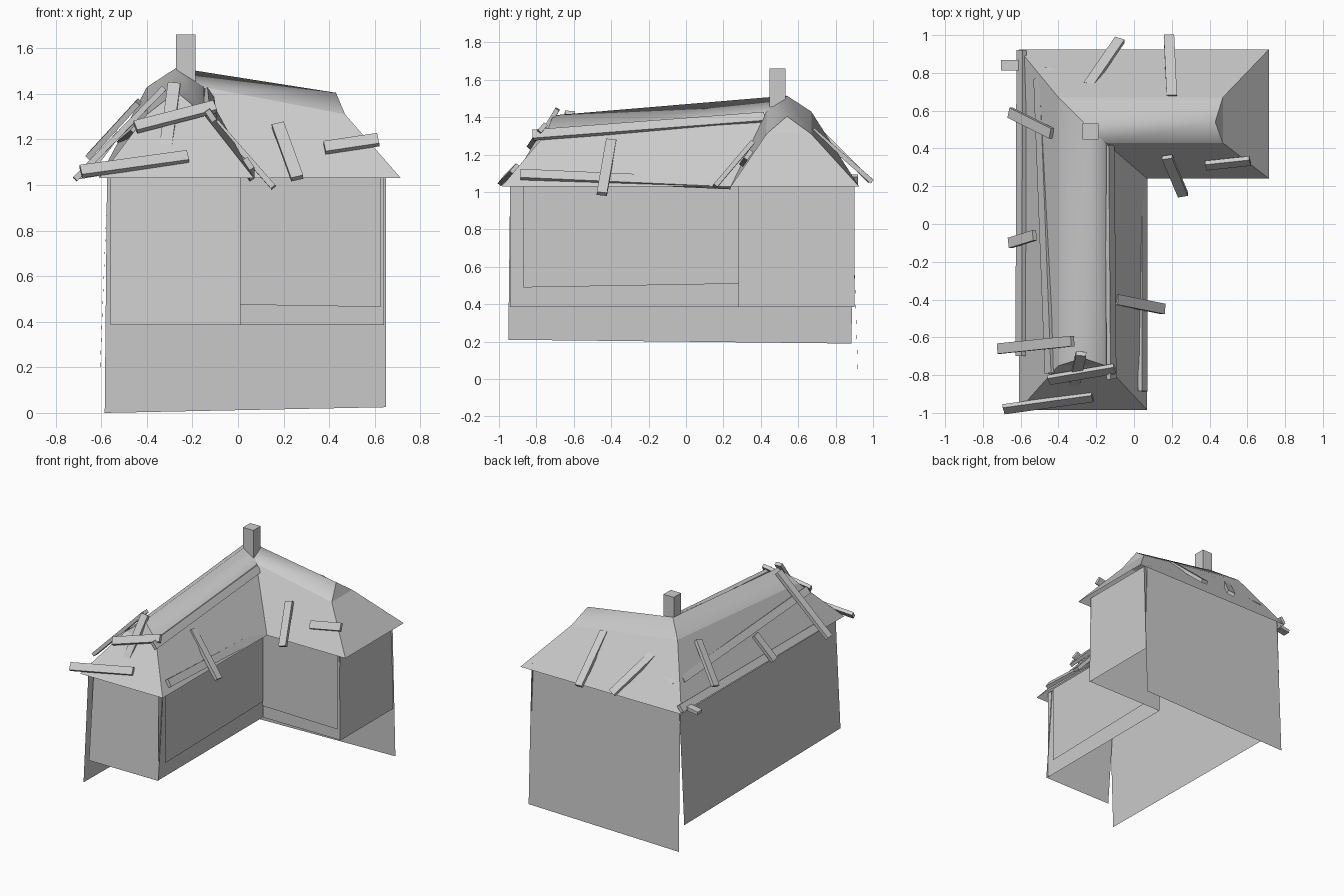
import bpy, bmesh
from mathutils import Vector, Matrix

if "Cube" in bpy.data.objects:
    bpy.data.objects.remove(bpy.data.objects["Cube"])


def mesh_object(name, verts, faces):
    me = bpy.data.meshes.new(name)
    me.from_pydata(verts, [], faces)
    me.update()
    ob = bpy.data.objects.new(name, me)
    bpy.context.collection.objects.link(ob)
    return ob


def box(name, matrix):
    bm = bmesh.new()
    bmesh.ops.create_cube(bm, size=1, matrix=matrix)
    me = bpy.data.meshes.new(name)
    bm.to_mesh(me)
    bm.free()
    ob = bpy.data.objects.new(name, me)
    bpy.context.collection.objects.link(ob)
    return ob


def plank(name, a, b, normal, width=0.055, thick=0.025):
    """Board from a to b, lying on a roof slope with the given normal."""
    a, b = Vector(a), Vector(b)
    x = (b - a).normalized()
    y = Vector(normal).cross(x).normalized()
    z = x.cross(y)
    m = Matrix((x * (b - a).length, y * width, z * thick)).transposed().to_4x4()
    m.translation = (a + b) / 2 + z * thick * 0.3
    return box(name, m)


# Roof: L-shaped eave ring rising to a narrower ring under the ridge cap
EAVE = 1.03
outline = [(-.61, -.985), (.07, -.985), (.07, .24), (.715, .24), (.715, .925), (-.61, .925)]
eave = [(x, y, EAVE) for x, y in outline]
low = [(-.40, -.75, 1.31), (-.15, -.75, 1.31), (-.15, .43, 1.43),
       (.47, .43, 1.31), (.47, .67, 1.31), (-.40, .67, 1.43)]
mesh_object("roof", eave + low, [(i, (i + 1) % 6, (i + 1) % 6 + 6, i + 6) for i in range(6)])

# Ridge cap with soft sides, hard mitre and closed ends
ridge = [(-.27, -.71, 1.41), (-.27, .54, 1.515), (.43, .54, 1.405)]
cap = mesh_object("ridge_cap", low + ridge,
                  [(0, 1, 6), (1, 2, 7, 6), (2, 3, 8, 7), (3, 4, 8), (4, 5, 7, 8), (5, 0, 6, 7)])
for p in cap.data.polygons:
    p.use_smooth = len(p.vertices) == 4
for e in cap.data.edges:
    if set(e.vertices) in ({2, 7}, {5, 7}):
        e.use_edge_sharp = True

# Chimney
box("chimney", Matrix.Translation((-.23, .49, 1.53)) @ Matrix.Diagonal((.085, .085, .26, 1)))


# Walls: open sheets, leaning outward towards uneven bottoms
def wall(name, a, b, za, zb, lean, top=1.07):
    """Sheet from a to b (seen from outside, left to right); foot shifts by lean."""
    lx, ly = lean
    mesh_object(name, [(a[0] + lx, a[1] + ly, za), (b[0] + lx, b[1] + ly, zb),
                       (b[0], b[1], top), (a[0], a[1], top)], [(0, 1, 2, 3)])


wall("front_wall", (-.56, -.89), (.01, -.89), .385, .385, (0, -.06))
wall("inner_right_wall", (.005, -.94), (.005, .28), .385, .385, (0, 0))
wall("inner_right_panel", (.015, -.87), (.015, .28), .49, .51, (0, 0))
wall("inner_front_wall", (.005, .285), (.64, .285), .385, .385, (0, 0))
wall("inner_front_panel", (.01, .275), (.625, .275), .475, .465, (0, 0))
wall("right_wall", (.635, .28), (.635, .9), .385, .385, (.01, 0))
wall("back_wall", (.65, .885), (-.575, .885), .025, .005, (0, .035))
# Left wall stands slightly skewed
wall("left_wall", (-.57, .895), (-.57, -.94), .19, .21, (-.035, -.01))
# Long ground-touching corner of the back wall
mesh_object("back_corner", [(.65, .92, .025), (-.585, .92, 0), (-.575, .886, 1.03)], [(0, 1, 2)])

# Loose boards, grouped by the roof slope they lie on
slopes = {
    "east": ((.83, 0, .56), [
        ((.04, -.885, 1.09), (.04, .24, 1.04)),
        ((-.125, -.82, 1.30), (-.135, .42, 1.395)),
        ((-.10, -.40, 1.27), (.15, -.45, .985))]),
    "inner_front": ((0, -.83, .56), [
        ((.175, .36, 1.26), (.26, .16, 1.025)),
        ((.38, .315, 1.16), (.615, .34, 1.195))]),
    "back": ((0, .75, .66), [
        ((.20, .67, 1.33), (.185, .99, 1.05)),
        ((-.24, .73, 1.30), (-.075, .97, 1.06)),
        ((-.48, .80, 1.19), (-.25, .75, 1.25))]),
    "west": ((-.8, 0, .6), [
        ((-.595, -.70, 1.06), (-.59, .92, 1.06)),
        ((-.44, -.79, 1.25), (-.50, .77, 1.20)),
        ((-.65, .59, 1.12), (-.43, .48, 1.36)),
        ((-.65, -.10, 1.05), (-.52, -.06, 1.22)),
        ((-.71, -.66, 1.02), (-.32, -.62, 1.42)),
        ((-.70, .84, 1.03), (-.58, .84, 1.05))]),
    "front": ((0, -.77, .64), [
        ((-.69, -.975, 1.055), (-.22, -.91, 1.12)),
        ((-.45, -.82, 1.25), (-.10, -.76, 1.34)),
        ((-.32, -.86, 1.14), (-.28, -.68, 1.44))]),
}
for side, (normal, boards) in slopes.items():
    for i, (a, b) in enumerate(boards):
        plank(f"{side}_board_{i + 1}", a, b, normal)
